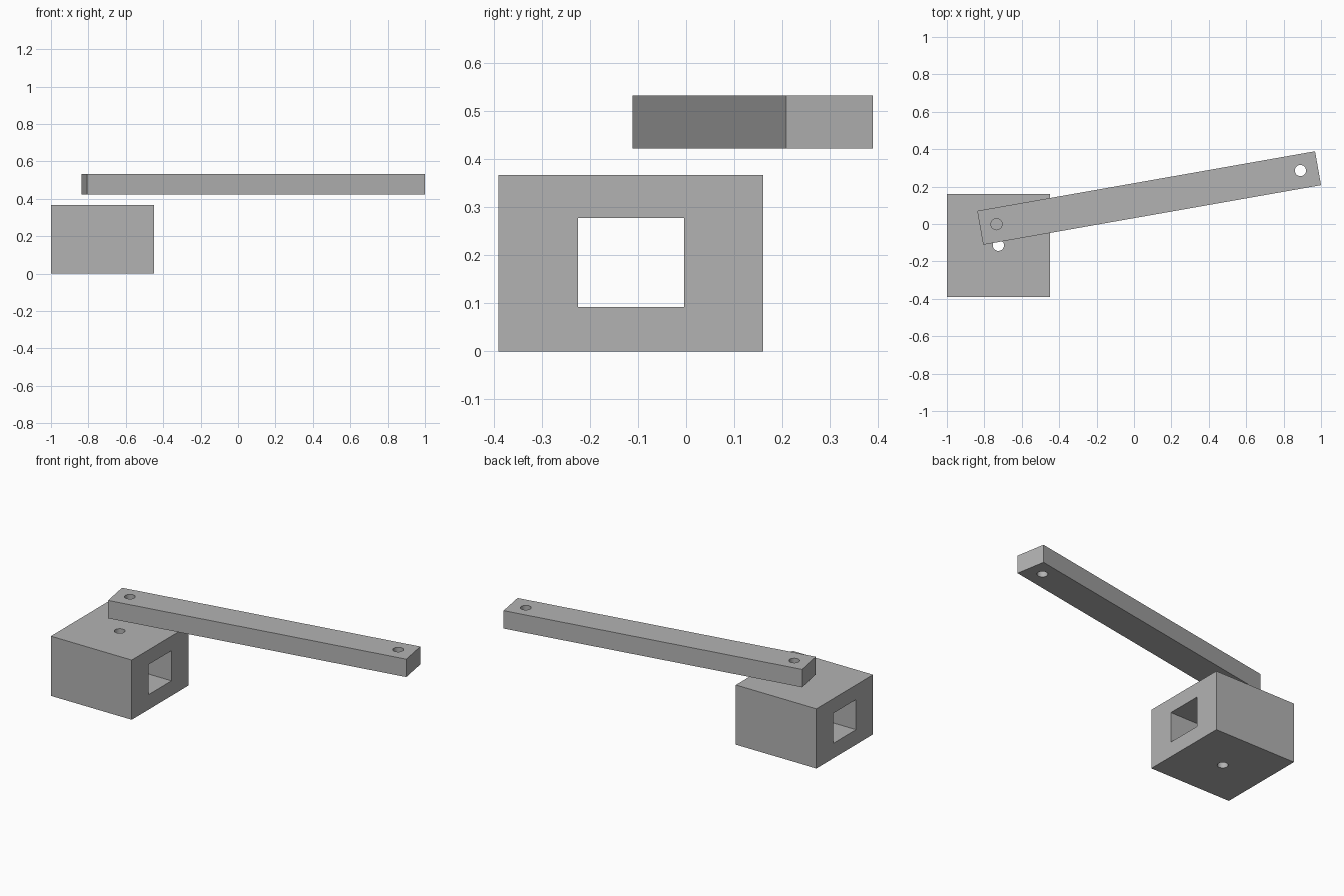
import bpy, math
from mathutils import Matrix

if "Cube" in bpy.data.objects:
    bpy.data.objects.remove(bpy.data.objects["Cube"])

grey = bpy.data.materials.new("mid_grey")
grey.diffuse_color = (0.45, 0.45, 0.45, 1)
grey.use_nodes = True
grey.node_tree.nodes["Principled BSDF"].inputs["Base Color"].default_value = grey.diffuse_color


def box(name, x, y, z):
    """Box spanning three (low, high) ranges."""
    bpy.ops.mesh.primitive_cube_add(size=1)
    ob = bpy.context.object
    ob.name = name
    mid = [(a + b) / 2 for a, b in (x, y, z)]
    size = [b - a for a, b in (x, y, z)]
    ob.data.transform(Matrix.Translation(mid) @ Matrix.Diagonal((*size, 1)))
    ob.data.materials.append(grey)
    return ob


def pin(x, y, radius=0.03):
    """Tall vertical cutter for a round hole."""
    bpy.ops.mesh.primitive_cylinder_add(vertices=32, radius=radius, depth=3)
    ob = bpy.context.object
    ob.name = "hole_cutter"
    ob.data.transform(Matrix.Translation((x, y, 0)))
    ob.data.materials.append(grey)
    return ob


def cut(target, cutters):
    """Subtract the cutters, then remove them."""
    for c in cutters:
        mod = target.modifiers.new("cut", 'BOOLEAN')
        mod.operation, mod.solver, mod.object = 'DIFFERENCE', 'EXACT', c
        bpy.ops.object.select_all(action='DESELECT')
        bpy.context.view_layer.objects.active = target
        target.select_set(True)
        bpy.ops.object.modifier_apply(modifier=mod.name)
        bpy.data.objects.remove(c)
    bpy.ops.object.shade_smooth_by_angle(angle=math.radians(30))


# Base block with a square tunnel along x and a vertical bolt hole
block = box("base_block", (-1, -0.45), (-0.39, 0.16), (0, 0.367))
tunnel = box("tunnel_cutter", (-2, 1), (-0.225, -0.004), (0.092, 0.277))
cut(block, [tunnel, pin(-0.725, -0.114)])

# Lever arm with a bolt hole at each end, turned ten degrees
arm = box("lever_arm", (-0.917, 0.917), (-0.092, 0.092), (0.422, 0.532))
cut(arm, [pin(-0.828, 0.004), pin(0.822, 0.004)])
arm.rotation_euler.z = math.radians(10)
arm.location = (0.081, 0.139, 0)
